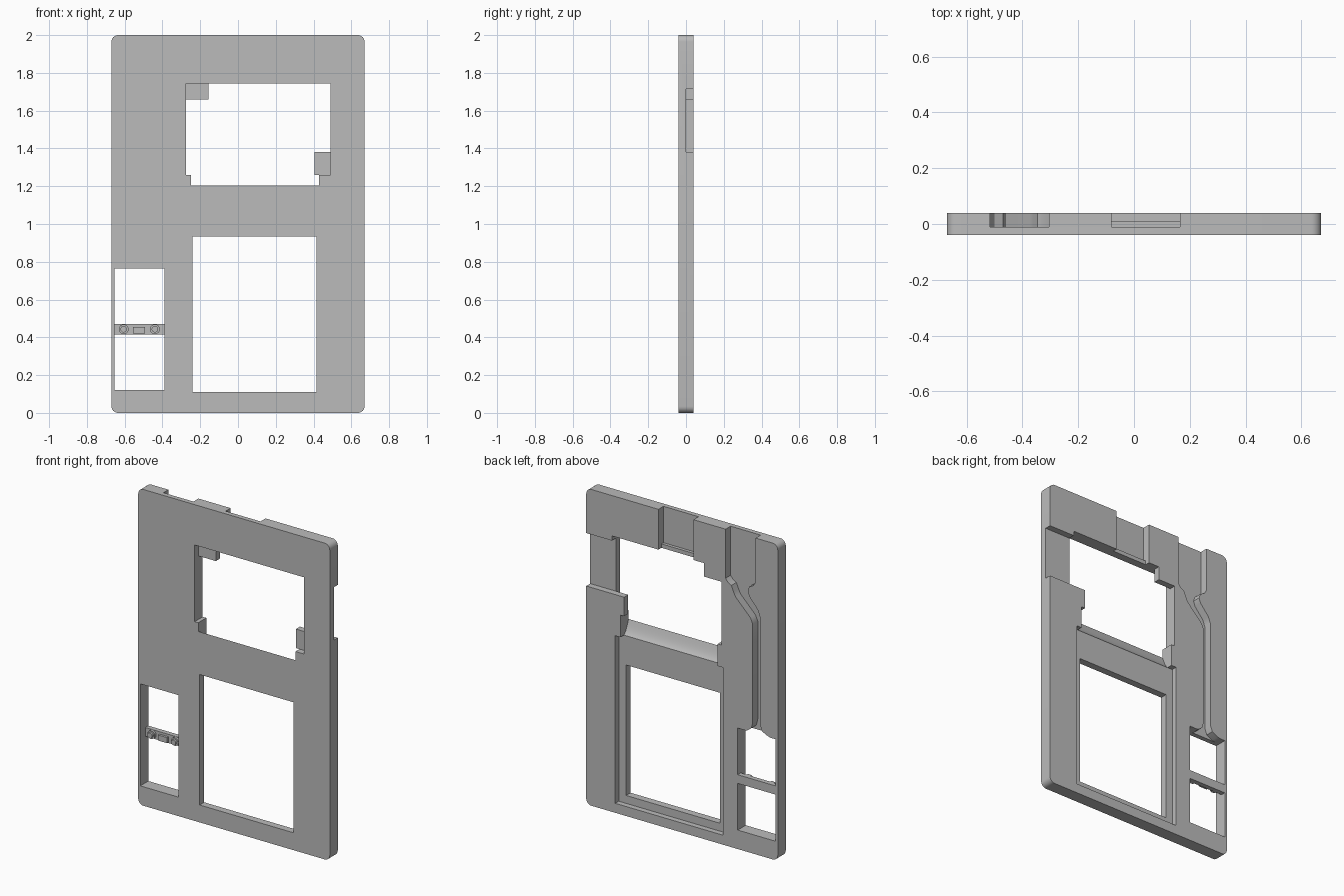
import bpy, bmesh, math
from mathutils import Matrix

if "Cube" in bpy.data.objects:
    bpy.data.objects.remove(bpy.data.objects["Cube"], do_unlink=True)

grey = bpy.data.materials.new("plain grey")
grey.use_nodes = True
grey.diffuse_color = (0.5, 0.5, 0.5, 1)
grey.node_tree.nodes["Principled BSDF"].inputs["Base Color"].default_value = (0.5, 0.5, 0.5, 1)

BACK, FRONT, OUT = 0.04, -0.04, 0.06


def finish(name, bm):
    bmesh.ops.recalc_face_normals(bm, faces=bm.faces)
    mesh = bpy.data.meshes.new(name)
    bm.to_mesh(mesh)
    bm.free()
    mesh.materials.append(grey)
    obj = bpy.data.objects.new(name, mesh)
    bpy.context.collection.objects.link(obj)
    return obj


def prism(name, outline, a, b, along="y"):
    """Extrude an outline, (x, z) along y or (y, z) along x, from a to b."""
    bm = bmesh.new()
    place = (lambda p, d: (p[0], d, p[1])) if along == "y" else (lambda p, d: (d, p[0], p[1]))
    face = bm.faces.new([bm.verts.new(place(p, a)) for p in outline])
    step = (0, b - a, 0) if along == "y" else (b - a, 0, 0)
    new = bmesh.ops.extrude_face_region(bm, geom=[face])["geom"]
    bmesh.ops.translate(bm, vec=step, verts=[v for v in new if isinstance(v, bmesh.types.BMVert)])
    return finish(name, bm)


def box(name, x0, x1, z0, z1, y0, y1):
    return prism(name, [(x0, z0), (x1, z0), (x1, z1), (x0, z1)], y0, y1)


def stud(name, x, z, radius, y0, y1):
    bm = bmesh.new()
    place = Matrix.Translation((x, (y0 + y1) / 2, z)) @ Matrix.Rotation(math.pi / 2, 4, "X")
    bmesh.ops.create_cone(bm, cap_ends=True, segments=24, radius1=radius, radius2=radius,
                          depth=y1 - y0, matrix=place)
    return finish(name, bm)


def smooth(obj):
    bpy.ops.object.select_all(action="DESELECT")
    obj.select_set(True)
    bpy.context.view_layer.objects.active = obj
    bpy.ops.object.shade_smooth_by_angle(angle=math.radians(30))


# Plate with rounded corners
def corner(cx, cz, start, r=0.035, steps=6):
    angles = [math.radians(start + 90 * i / steps) for i in range(steps + 1)]
    return [(cx + r * math.cos(t), cz + r * math.sin(t)) for t in angles]


outline = (corner(0.635, 1.965, 0) + corner(-0.635, 1.965, 90)
           + corner(-0.635, 0.035, 180) + corner(0.635, 0.035, 270))
plate = prism("panel", outline, FRONT, BACK)

# Curved ramp below the upper opening
ramp = []
for i in range(9):
    t = i / 8
    ramp.append((FRONT + 0.045 * t, 1.205 - 0.085 * t - 0.012 * math.sin(math.pi * t)))
ramp_profile = [(-OUT, 1.3), (-OUT, 1.205)] + ramp + [(OUT, 1.12), (OUT, 1.3)]

# Channel running from the top edge down to the small window
channel = [
    (-0.305, 2.1), (-0.305, 1.69), (-0.32, 1.67), (-0.345, 1.655), (-0.36, 1.62),
    (-0.375, 1.59), (-0.48, 1.485), (-0.495, 1.45), (-0.495, 0.83), (-0.485, 0.79),
    (-0.46, 0.77), (-0.43, 0.76), (-0.43, 0.7), (-0.64, 0.7), (-0.64, 0.76),
    (-0.6, 0.77), (-0.56, 0.79), (-0.545, 0.83), (-0.545, 1.51), (-0.53, 1.55),
    (-0.47, 1.62), (-0.46, 1.65), (-0.47, 1.68), (-0.5, 1.695), (-0.515, 1.72),
    (-0.515, 2.1)]

cutters = [
    box("upper_opening_cutter", -0.275, 0.49, 1.26, 1.745, -OUT, OUT),
    prism("ramp_cutter", ramp_profile, -0.25, 0.43, "x"),
    box("lower_recess_cutter", -0.286, 0.467, 0.06, 1.12, 0.005, OUT),
    box("lower_opening_cutter", -0.24, 0.415, 0.11, 0.935, -OUT, OUT),
    box("small_window_cutter", -0.655, -0.39, 0.12, 0.765, -OUT, OUT),
    box("side_notch_cutter", 0.45, 0.75, 1.38, 1.715, 0, OUT),
    box("top_notch_cutter", -0.08, 0.165, 1.77, 2.1, -0.01, OUT),
    box("top_notch_lip_cutter", -0.08, 0.165, 1.7, 1.8, 0.01, OUT),
    prism("channel_cutter", channel, -0.01, OUT)]

for cutter in cutters:
    cutter.hide_render = True
    mod = plate.modifiers.new(cutter.name, "BOOLEAN")
    mod.operation, mod.solver, mod.object = "DIFFERENCE", "EXACT", cutter

# Bake the cuts and drop the cutters
graph = bpy.context.evaluated_depsgraph_get()
cut_mesh = bpy.data.meshes.new_from_object(plate.evaluated_get(graph))
plate.modifiers.clear()
plate.data = cut_mesh
cut_mesh.materials.clear()
cut_mesh.materials.append(grey)
for cutter in cutters:
    bpy.data.objects.remove(cutter, do_unlink=True)
smooth(plate)

# Tabs at the back of the upper opening
box("upper_tab", -0.275, -0.155, 1.66, 1.745, 0, BACK)
box("lower_tab", 0.405, 0.49, 1.26, 1.38, 0, BACK)

# Crossbar of the small window with its studs
box("crossbar", -0.655, -0.39, 0.415, 0.47, 0.01, BACK)
box("crossbar_block", -0.555, -0.493, 0.42, 0.455, -0.005, 0.01)
for side, x in (("right", -0.605), ("left", -0.44)):
    smooth(stud(side + "_stud_base", x, 0.443, 0.026, -0.005, 0.01))
    smooth(stud(side + "_stud_tip", x, 0.443, 0.017, -0.018, -0.005))
